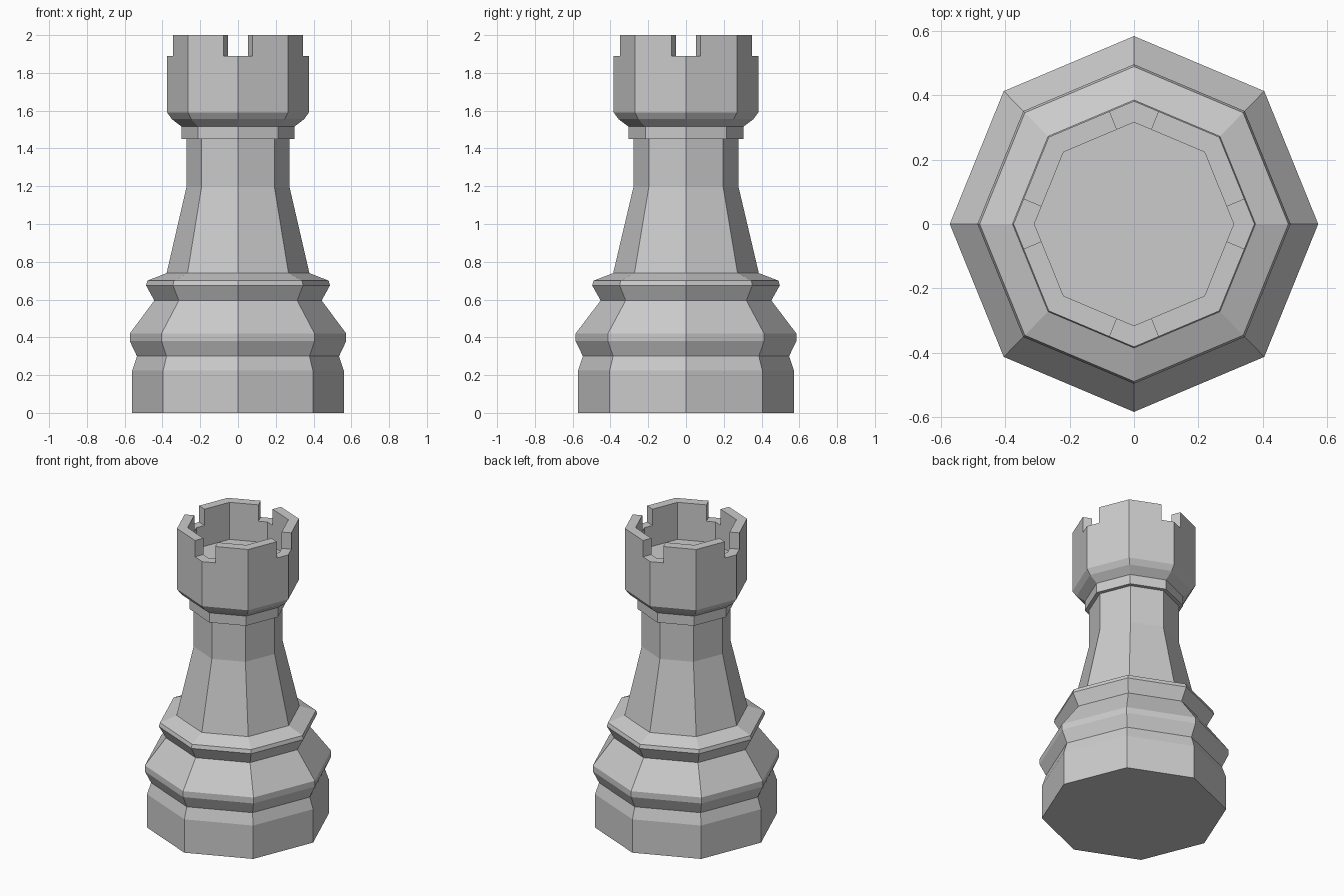
import bpy, bmesh, math

if "Cube" in bpy.data.objects:
    bpy.data.objects.remove(bpy.data.objects["Cube"])

SIDES = 8
Y_SCALE = 1.02  # the octagon is slightly deeper than wide


def make_object(name, bm):
    bmesh.ops.recalc_face_normals(bm, faces=bm.faces)
    mesh = bpy.data.meshes.new(name)
    bm.to_mesh(mesh)
    bm.free()
    obj = bpy.data.objects.new(name, mesh)
    bpy.context.collection.objects.link(obj)
    return obj


def lathe(name, profile, cap_bottom=False, cap_top=False):
    """Turn (radius, z) points into an eight-sided shell."""
    bm = bmesh.new()
    rings = []
    for r, z in profile:
        angles = [2 * math.pi * i / SIDES for i in range(SIDES)]
        rings.append([bm.verts.new((r * math.cos(a), r * math.sin(a) * Y_SCALE, z))
                      for a in angles])
    for low, high in zip(rings, rings[1:]):
        for i in range(SIDES):
            j = (i + 1) % SIDES
            bm.faces.new((low[i], low[j], high[j], high[i]))
    if cap_bottom:
        bm.faces.new(rings[0])
    if cap_top:
        bm.faces.new(rings[-1])
    return make_object(name, bm)


# Moulded base
lathe("base", [(0.56, 0), (0.56, 0.225), (0.535, 0.30), (0.573, 0.38), (0.573, 0.42),
               (0.443, 0.595), (0.487, 0.675), (0.48, 0.70), (0.378, 0.74)],
      cap_bottom=True)

# Tapered shaft and collar
lathe("shaft", [(0.378, 0.74), (0.273, 1.195), (0.273, 1.45)])
lathe("collar", [(0.273, 1.45), (0.298, 1.45), (0.298, 1.515)])

# Hollow tower head
head = lathe("tower_head", [(0.298, 1.515), (0.35, 1.555), (0.375, 1.59), (0.375, 2.0),
                            (0.31, 2.0), (0.31, 1.75)],
             cap_bottom=True, cap_top=True)

# Four wedge cutters for the battlement gaps
bm = bmesh.new()
apex, reach = 0.16, 0.4
half = reach * math.tan(math.pi / SIDES)
for k in range(4):
    c, s = math.cos(k * math.pi / 2), math.sin(k * math.pi / 2)
    outline = [(apex, 0), (apex + reach, -half), (apex + reach, half)]
    low, high = [[bm.verts.new((x * c - y * s, (x * s + y * c) * Y_SCALE, z))
                  for x, y in outline] for z in (1.89, 2.1)]
    bm.faces.new(low)
    bm.faces.new(high)
    for i in range(3):
        j = (i + 1) % 3
        bm.faces.new((low[i], low[j], high[j], high[i]))
cutter = make_object("battlement_cutter", bm)
cutter.hide_render = True
cutter.display_type = 'WIRE'

gaps = head.modifiers.new("battlement_gaps", 'BOOLEAN')
gaps.operation = 'DIFFERENCE'
gaps.solver = 'EXACT'
gaps.object = cutter
